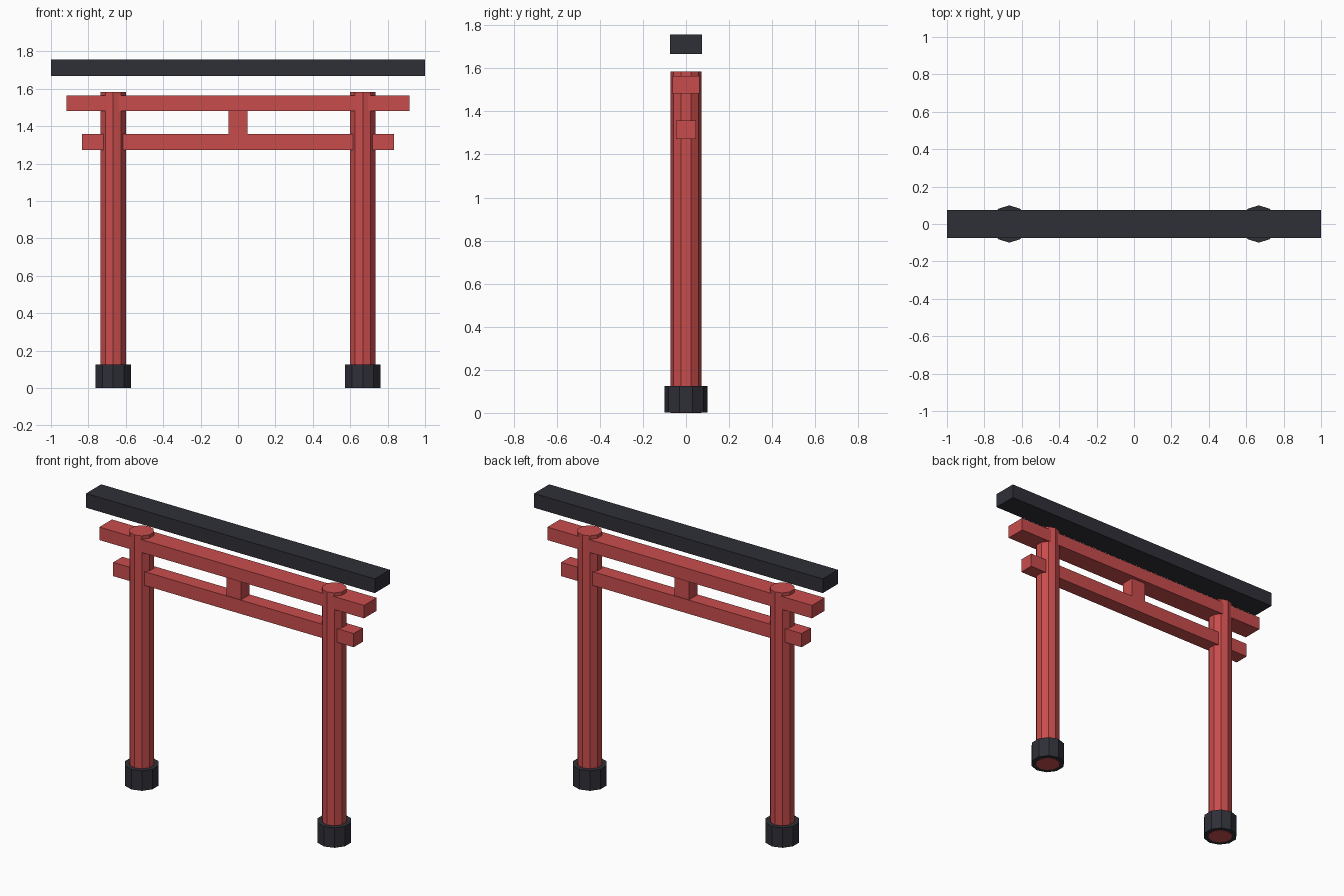
import bpy
import math

if "Cube" in bpy.data.objects:
    bpy.data.objects.remove(bpy.data.objects["Cube"])


def material(name, color):
    m = bpy.data.materials.new(name)
    m.diffuse_color = (*color, 1)
    m.use_nodes = True
    m.node_tree.nodes["Principled BSDF"].inputs["Base Color"].default_value = m.diffuse_color
    return m


RED = material("red paint", (0.584, 0.073, 0.073))
DARK = material("dark slate", (0.028, 0.028, 0.039))


def finish(name, mat):
    ob = bpy.context.object
    ob.name = name
    ob.data.materials.append(mat)
    bpy.ops.object.transform_apply(location=False, rotation=False, scale=True)
    return ob


def beam(name, half_x, half_y, z0, z1, mat):
    bpy.ops.mesh.primitive_cube_add(size=1, location=(0, 0, (z0 + z1) / 2))
    bpy.context.object.scale = (2 * half_x, 2 * half_y, z1 - z0)
    return finish(name, mat)


def column(name, x, radius, z0, z1, mat):
    # ten sides, with a corner facing the front
    bpy.ops.mesh.primitive_cylinder_add(vertices=10, radius=radius, depth=z1 - z0,
                                        location=(x, 0, (z0 + z1) / 2))
    return finish(name, mat)


# Pillars with footings; the pillar foot shows under the footing
for side, sx in (("left", -1), ("right", 1)):
    column(side + "_pillar", sx * 0.667, 0.0717, 0, 1.584, RED)
    column(side + "_footing", sx * 0.667, 0.1, 0.001, 0.126, DARK)

# Crossbeams and the short post between them
beam("lower_crossbeam", 0.833, 0.0455, 1.272, 1.358, RED)
beam("upper_crossbeam", 0.917, 0.0625, 1.482, 1.563, RED)
beam("centre_post", 0.05, 0.0417, 1.35, 1.49, RED)

# Floating top beam
beam("top_beam", 1.0, 0.075, 1.667, 1.756, DARK)
